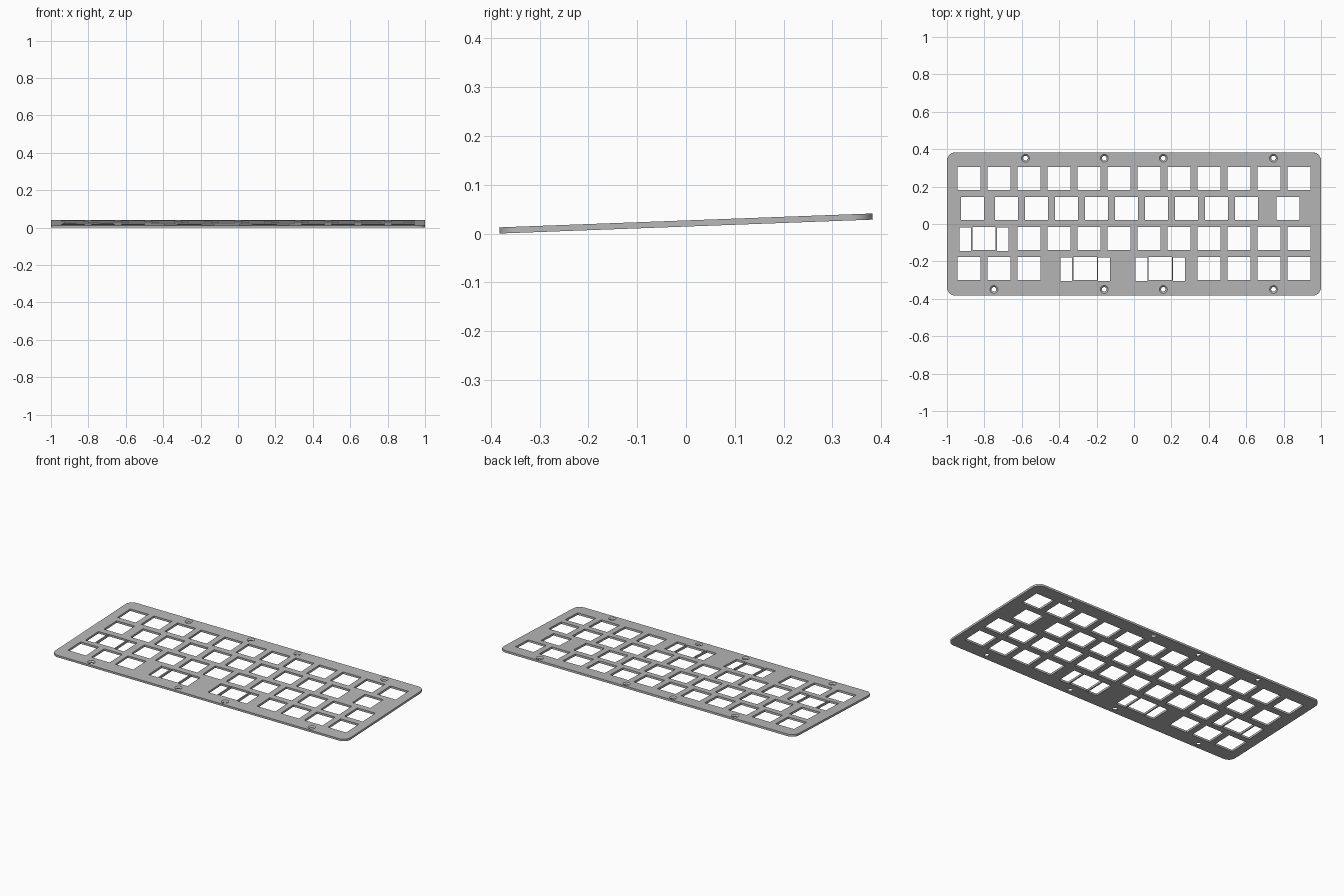
import bpy, bmesh, math
from mathutils import Matrix, Vector

if "Cube" in bpy.data.objects:
    bpy.data.objects.remove(bpy.data.objects["Cube"], do_unlink=True)

WIDTH, DEPTH, THICK = 2.0, 0.766, 0.0126
UNIT = 0.1604            # spacing of one key
KEY = 0.123              # square key opening
TILT = math.radians(2.13)
ROWS = [1.5 * UNIT + 0.002, 0.5 * UNIT + 0.002, -0.5 * UNIT + 0.002, -1.5 * UNIT + 0.002]


def key_x(u):
    return (u - 6) * UNIT


def add_box(bm, x, y, sx, sy, sz):
    m = Matrix.Translation((x, y, 0)) @ Matrix.Diagonal((sx, sy, sz, 1))
    return bmesh.ops.create_cube(bm, size=1, matrix=m)["verts"]


def add_countersunk_hole(bm, x, y, outer=0.021, inner=0.0125, sides=32):
    # revolved cutter: straight shaft below, flared head above
    half = THICK / 2
    slope = (outer - inner) / (half + 0.001)
    over = 0.004
    profile = [(inner, -half - over), (inner, -0.001), (outer + over * slope, half + over)]
    rings = []
    for r, z in profile:
        ring = []
        for i in range(sides):
            a = math.tau * i / sides
            ring.append(bm.verts.new((x + r * math.cos(a), y + r * math.sin(a), z)))
        rings.append(ring)
    for low, high in zip(rings, rings[1:]):
        for i in range(sides):
            j = (i + 1) % sides
            bm.faces.new((low[i], low[j], high[j], high[i]))
    bm.faces.new(rings[0][::-1])
    bm.faces.new(rings[-1])


def to_object(bm, name):
    bmesh.ops.recalc_face_normals(bm, faces=bm.faces)
    mesh = bpy.data.meshes.new(name)
    bm.to_mesh(mesh)
    bm.free()
    ob = bpy.data.objects.new(name, mesh)
    bpy.context.collection.objects.link(ob)
    return ob


# Plate with rounded corners
bm = bmesh.new()
add_box(bm, 0, 0, WIDTH, DEPTH, THICK)
uprights = [e for e in bm.edges if abs(e.verts[0].co.z - e.verts[1].co.z) > THICK / 2]
bmesh.ops.bevel(bm, geom=uprights, offset=0.045, segments=10, profile=0.5, affect="EDGES")
plate = to_object(bm, "switch_plate")

# Key openings, row by row from the back, in key units from the left edge
layout = [
    [i + 0.5 for i in range(12)],
    [0.625] + [i + 1.75 for i in range(9)] + [11.125],
    [1.0] + [i + 2.5 for i in range(10)],
    [0.5, 1.5, 2.5, 4.375, 6.875, 8.5, 9.5, 10.5, 11.5],
]
bm = bmesh.new()
for y, row in zip(ROWS, layout):
    for u in row:
        add_box(bm, key_x(u), y, KEY, KEY, 0.1)

# Stabilizer slots beside the wide keys
for u, row in ((1.0, 2), (4.375, 3), (6.875, 3)):
    for side in (-1, 1):
        add_box(bm, key_x(u) + side * 0.1005, ROWS[row] - 0.004, 0.062, 0.126, 0.1)

# Screw holes along the back and front edges
for y, first in ((0.352, -0.58), (-0.35, -0.749)):
    for x in (first, -0.159, 0.157, 0.746):
        add_countersunk_hole(bm, x, y)
cutter = to_object(bm, "opening_cutter")
cutter.hide_render = True

# Cut the openings
mod = plate.modifiers.new("openings", "BOOLEAN")
mod.operation = "DIFFERENCE"
mod.solver = "EXACT"
mod.object = cutter
bpy.ops.object.select_all(action="DESELECT")
plate.select_set(True)
bpy.context.view_layer.objects.active = plate
bpy.ops.object.modifier_apply(modifier=mod.name)
bpy.data.objects.remove(cutter, do_unlink=True)

# Tilt the plate up toward the back and rest its front edge on the ground
plate.data.transform(Matrix.Rotation(TILT, 4, "X"))
lowest = min(v.co.z for v in plate.data.vertices)
plate.data.transform(Matrix.Translation(Vector((0, 0, -lowest))))

# Grey metal
grey = bpy.data.materials.new("plate_grey")
grey.use_nodes = True
colour = (0.48, 0.48, 0.48, 1)
grey.diffuse_color = colour
grey.node_tree.nodes["Principled BSDF"].inputs["Base Color"].default_value = colour
plate.data.materials.clear()
plate.data.materials.append(grey)

bpy.ops.object.shade_smooth_by_angle(angle=math.radians(30))
